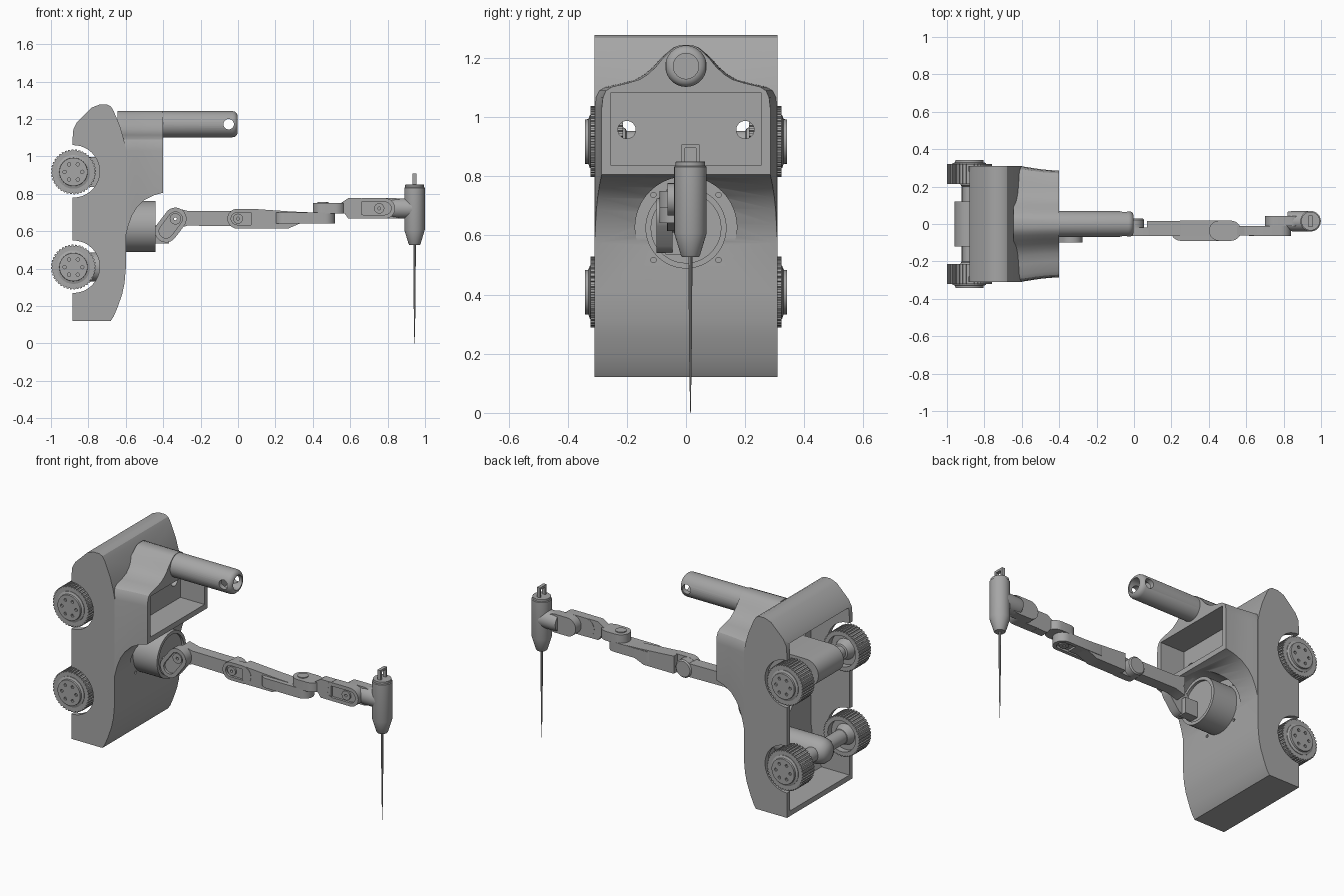
import bpy, bmesh, math

if "Cube" in bpy.data.objects:
    bpy.data.objects.remove(bpy.data.objects["Cube"], do_unlink=True)

grey = bpy.data.materials.new("plain grey")
grey.use_nodes = True
grey.diffuse_color = (0.38, 0.38, 0.38, 1)
grey.node_tree.nodes["Principled BSDF"].inputs["Base Color"].default_value = (0.38, 0.38, 0.38, 1)
parts = []


def place(axis, a, b, d):
    """Map 2D section coordinates plus a depth along the axis to 3D."""
    return {"x": (d, a, b), "y": (a, d, b), "z": (a, b, d)}[axis]


def finish(name, bm):
    bmesh.ops.recalc_face_normals(bm, faces=bm.faces)
    mesh = bpy.data.meshes.new(name)
    bm.to_mesh(mesh)
    bm.free()
    mesh.materials.append(grey)
    obj = bpy.data.objects.new(name, mesh)
    bpy.context.collection.objects.link(obj)
    parts.append(obj)
    return obj


def loft(name, rings):
    bm = bmesh.new()
    loops = [[bm.verts.new(p) for p in ring] for ring in rings]
    for r, s in zip(loops, loops[1:]):
        for i in range(len(r)):
            j = (i + 1) % len(r)
            bm.faces.new((r[i], r[j], s[j], s[i]))
    bm.faces.new(loops[0])
    bm.faces.new(loops[-1])
    return finish(name, bm)


def prism(name, pts, axis, lo, hi):
    return loft(name, [[place(axis, a, b, d) for a, b in pts] for d in (lo, hi)])


def circle(a, b, r, n=32):
    return [(a + r * math.cos(t * math.tau / n), b + r * math.sin(t * math.tau / n)) for t in range(n)]


def disc(name, a, b, r, axis, lo, hi, n=32):
    return prism(name, circle(a, b, r, n), axis, lo, hi)


def lathe(name, a, b, axis, profile, n=32):
    """Round part: profile is (radius, depth) pairs."""
    return loft(name, [[place(axis, u, v, d) for u, v in circle(a, b, r, n)] for r, d in profile])


def stadium(p, q, r, n=12):
    ang = math.atan2(q[1] - p[1], q[0] - p[0])
    out = []
    for c, start in ((q, ang - math.pi / 2), (p, ang + math.pi / 2)):
        for i in range(n + 1):
            t = start + math.pi * i / n
            out.append((c[0] + r * math.cos(t), c[1] + r * math.sin(t)))
    return out


def box(name, x, y, z):
    return prism(name, [(x[0], z[0]), (x[1], z[0]), (x[1], z[1]), (x[0], z[1])], "y", *y)


def combine(obj, others, op="DIFFERENCE"):
    for o in others:
        m = obj.modifiers.new("bool", "BOOLEAN")
        m.operation, m.object, m.solver = op, o, "EXACT"
    deps = bpy.context.evaluated_depsgraph_get()
    mesh = bpy.data.meshes.new_from_object(obj.evaluated_get(deps))
    obj.modifiers.clear()
    obj.data = mesh
    for o in others:
        parts.remove(o)
        bpy.data.objects.remove(o, do_unlink=True)
    return obj


# Hull: side profile, hollow and open at the back
hull = prism("hull", [(-.885, .121), (-.68, .121), (-.665, .143), (-.645, .19), (-.62, .26), (-.607, .32),
                      (-.60, .40), (-.60, 1.04), (-.61, 1.09), (-.63, 1.16), (-.665, 1.243), (-.68, 1.267),
                      (-.70, 1.277), (-.74, 1.277), (-.78, 1.262), (-.86, 1.184), (-.88, 1.147), (-.885, 1.09)],
             "y", -.31, .31)

# Head: bell-topped section swept forward over a curved underside
half = [(1, 1.03), (.985, 1.067), (.95, 1.089), (.88, 1.102), (.7, 1.114), (.55, 1.127),
        (.45, 1.145), (.36, 1.169), (.28, 1.197), (.2, 1.22), (.14, 1.235), (.07, 1.243)]
rings = []
for x, w, zb in ((-.645, .3095, .45), (-.60, .308, .575), (-.585, .306, .635), (-.565, .303, .687), (-.54, .299, .727),
                 (-.50, .293, .767), (-.45, .288, .792), (-.40, .285, .806)):
    side = [(1, zb)] + half
    rings.append([(x, w * a, z) for a, z in side] + [(x, -w * a, z) for a, z in reversed(side)])
head = loft("head", rings)
combine(hull, [head], "UNION")
cavity = prism("cavity", [(-.95, .152), (-.70, .152), (-.645, .3), (-.63, .4), (-.63, 1.06), (-.66, 1.15),
                          (-.70, 1.235), (-.76, 1.235), (-.85, 1.15), (-.95, 1.15)], "y", -.28, .28)
cuts = [cavity, box("recess", (-.56, -.3), (-.255, .255), (.838, 1.081)),
        disc("pocket", 0, .627, .172, "x", -.598, -.3, 64),
        disc("turret_opening", 0, .625, .12, "x", -.75, -.55, 48)]
cuts += [disc("port", s * .2, .957, .03, "x", -.75, -.5) for s in (-1, 1)]
cuts += [disc("arch", -.88, z, .14, "y", -.5, .5, 48) for z in (.41, .92)]
cuts += [disc("bolt_hole", sy * .11, .627 + sz * .11, .009, "x", -.612, -.5, 12) for sy in (-1, 1) for sz in (-1, 1)]
combine(hull, cuts)

# Handle bar with rounded, bored tip and cross hole
handle = lathe("handle", 0, 1.172, "x", [(.07, -.62), (.07, -.03), (.067, -.017), (.059, -.007), (.047, -.002)], 40)
combine(handle, [disc("cross_hole", -.05, 1.172, .028, "y", -.2, .2),
                 disc("bore", 0, 1.172, .043, "x", -.085, .1)])

# Wheels with toothed tread, flat outer rim, raised hub and bolt holes
for z, level, axle in ((.408, "lower", .042), (.917, "upper", .036)):
    for s, side in ((1, "left"), (-1, "right")):
        teeth = []
        for i in range(40):
            for f, r in ((0, .12), (.5, .12), (.58, .114), (.92, .114)):
                t = (i + f) * math.tau / 40
                teeth.append((-.88 + r * math.cos(t), z + r * math.sin(t)))
        tread = prism(f"{level}_{side}_tread", teeth, "y", s * .213, s * .322)
        combine(tread, [disc("inner_dish", -.88, z, .092, "y", s * .1, s * .25)])
        lathe(f"{level}_{side}_boss", -.88, z, "y", [(.035, s * .2), (.045, s * .205), (.065, s * .26)])
        hub = lathe(f"{level}_{side}_hub", -.88, z, "y", [(.09, s * .31), (.09, s * .325), (.076, s * .33),
                                                          (.075, s * .341)])
        combine(hub, [disc("bolt", -.88 + a, z + b, .009, "y", s * .33, s * .36, 12)
                      for a, b in circle(0, 0, .047, 6)])
    disc(f"{level}_axle", -.88, z, axle, "y", -.21, .21, 24)

# Drive housings inside the hull
prism("upper_drive_housing", stadium((-.88, .917), (-.66, .917), .08), "y", -.12, .12)
lathe("lower_drive_housing", 0, .408, "x", [(.025, -.957), (.05, -.945), (.07, -.92), (.078, -.88), (.078, -.62)])

# Shoulder turret, hollow behind a dished face
turret = disc("shoulder_turret", 0, .625, .137, "x", -.625, -.44, 48)
combine(turret, [disc("dish", 0, .625, .118, "x", -.455, -.3, 48),
                 disc("hollow", 0, .625, .12, "x", -.8, -.475, 48)])


def joint(name, p, q, r, axis, lo, hi, pin):
    """Slotted capsule; lo is the open face, pin the pivot position."""
    d = .014
    obj = prism(name, stadium(p, q, r), axis, lo, hi)
    combine(obj, [prism("slot", stadium(p, q, r * .62), axis, lo - d, lo + d)])
    combine(obj, [disc("pivot_hole", *pin, .008, axis, lo - .1, hi + .1, 12)])
    cap = disc(name + "_pin", *pin, r * .5, axis, lo + d / 4, lo + 2 * d, 24)
    combine(cap, [disc("pivot_hole", *pin, .008, axis, lo - .1, hi + .1, 12)])


# Shoulder joint and first link
shoulder = (-.335, .666)
box("shoulder_bracket", (-.47, -.37), (-.07, -.015), (.535, .63))
joint("shoulder_joint", (-.385, .60), shoulder, .06, "y", -.10, -.045, shoulder)
link = prism("first_link", [(-.335, .61), (-.27, .63), (-.05, .627), (0, .627), (0, .707), (-.05, .707),
                            (-.27, .709), (-.335, .725)], "y", -.045, .022)
combine(link, [disc("pivot_hole", *shoulder, .008, "y", -.2, .2, 12),
               disc("pivot_hole", 0, .667, .03, "y", -.2, .2, 12)])
lathe("elbow_lug", 0, .667, "y", [(.053, -.02), (.053, .022), (.046, .029)])

# Elbow joint and second link
joint("elbow_joint", (-.004, .667), (.078, .667), .053, "y", -.065, -.02, (0, .667))
prism("second_link", [(.07, .615), (.27, .615), (.34, .645), (.40, .645), (.40, .70), (.29, .705), (.07, .72)],
      "y", -.063, .015)

# Middle joint turning on a vertical pin
joint("middle_joint", (.25, -.036), (.465, -.036), .054, "z", .642, .70, (.455, -.036))
prism("middle_lug", stadium((.455, -.036), (.518, -.036), .054), "z", .695, .75)
disc("middle_pin", .455, -.036, .03, "z", .74, .755, 24)
prism("third_link", [(.50, .695), (.57, .695), (.59, .667), (.66, .667), (.66, .777), (.59, .777), (.55, .75),
                     (.50, .75)], "y", -.062, -.012)

# Wrist joint and tool mount
wrist = (.755, .722)
joint("wrist_joint", (.67, .722), (.785, .722), .055, "y", -.063, -.01, wrist)
prism("wrist_lug", stadium(wrist, (.84, .722), .055), "y", -.01, .043)
lathe("tool_mount", .015, .722, "x", [(.05, .82), (.054, .845), (.054, .935)])

# Tool body, hanging loop and needle
lathe("tool_body", .944, .015, "z", [(.028, .527), (.032, .532), (.055, .608), (.055, .832), (.05, .835),
                                      (.05, .848), (.047, .85)])
loop = box("hanging_loop", (.934, .954), (-.016, .046), (.845, .908))
combine(loop, [box("gap", (.9, 1), (-.004, .034), (.80, .895))])
lathe("needle", .944, .015, "z", [(.007, .53), (.006, .35), (.004, .15), (.001, 0)], 10)

bpy.ops.object.select_all(action="DESELECT")
for obj in parts:
    obj.select_set(True)
bpy.context.view_layer.objects.active = hull
bpy.ops.object.shade_smooth_by_angle(angle=math.radians(30))
